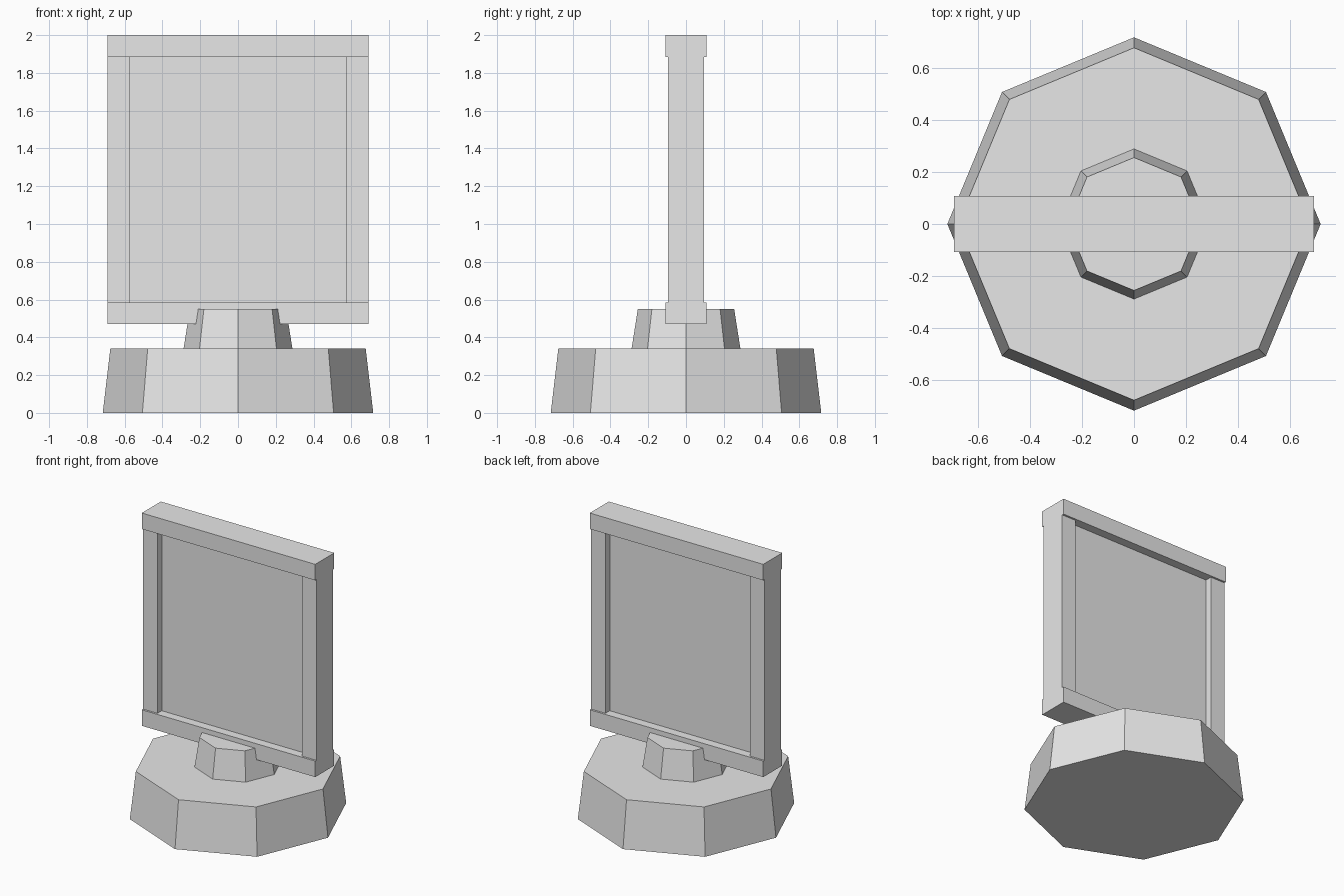
import bpy
from math import pi

cube = bpy.data.objects.get("Cube")
if cube:
    bpy.data.objects.remove(cube, do_unlink=True)

GREY = (0.8, 0.8, 0.8, 1.0)
grey = bpy.data.materials.new("plain_grey")
grey.use_nodes = True
grey.diffuse_color = GREY
grey.node_tree.nodes["Principled BSDF"].inputs["Base Color"].default_value = GREY


def finish(name):
    obj = bpy.context.object
    obj.name = obj.data.name = name
    obj.data.materials.append(grey)
    return obj


def block(name, x, y, z):
    """Box spanning the given (low, high) ranges."""
    spans = (x, y, z)
    bpy.ops.mesh.primitive_cube_add(size=1)
    obj = finish(name)
    for v in obj.data.vertices:
        v.co = [lo + (hi - lo) * (c + 0.5) for c, (lo, hi) in zip(v.co, spans)]


def octagon(name, bottom_radius, top_radius, low, high):
    """Tapered eight-sided drum with corners on the axes."""
    bpy.ops.mesh.primitive_cone_add(vertices=8, radius1=bottom_radius,
                                    radius2=top_radius, depth=high - low,
                                    location=(0, 0, (low + high) / 2))
    finish(name)


# Pedestal
BASE_TOP = 0.34
octagon("base", 0.716, 0.676, 0, BASE_TOP)
octagon("hub", 0.288, 0.255, BASE_TOP, 0.55)

# Upright frame
HALF = 0.69
INNER = 0.575
LOW, HIGH = 0.47, 2.0
RAIL = 0.115
RAIL_Y = (-0.108, 0.108)
POST_Y = (-0.094, 0.094)
between = (LOW + RAIL, HIGH - RAIL)

block("bottom_rail", (-HALF, HALF), RAIL_Y, (LOW, LOW + RAIL))
block("top_rail", (-HALF, HALF), RAIL_Y, (HIGH - RAIL, HIGH))
block("left_post", (INNER, HALF), POST_Y, between)
block("right_post", (-HALF, -INNER), POST_Y, between)

# Recessed board
block("panel", (-INNER, INNER), (-0.045, 0.045), between)
